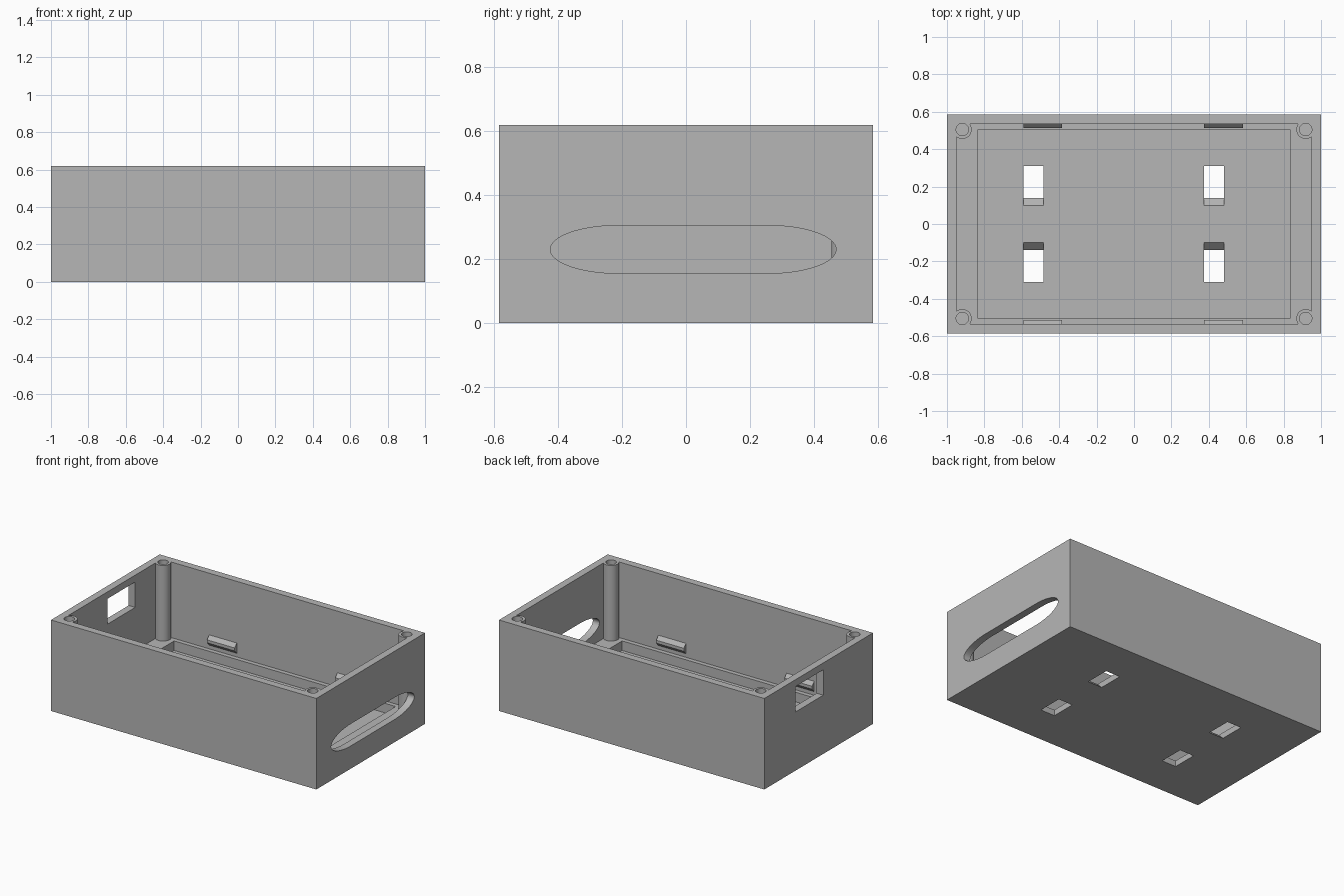
import bpy, bmesh, math

cube = bpy.data.objects.get("Cube")
if cube:
    bpy.data.objects.remove(cube, do_unlink=True)

grey = bpy.data.materials.new("plain grey")
grey.use_nodes = True
COLOUR = (0.47, 0.47, 0.47, 1)
grey.diffuse_color = COLOUR
grey.node_tree.nodes["Principled BSDF"].inputs["Base Color"].default_value = COLOUR

HX, HY, HZ = 1.0, 0.585, 0.62      # outer half sizes and height
IX, IY = 0.95, 0.535               # cavity half sizes
LEDGE, FLOOR = 0.105, 0.04


def prism(name, profile, axis, lo, hi):
    """Extrude a 2D profile along an axis; the profile uses the other two axes in order."""
    bm = bmesh.new()
    verts = []
    for p in profile:
        co = list(p)
        co.insert(axis, lo)
        verts.append(bm.verts.new(co))
    face = bm.faces.new(verts)
    new = bmesh.ops.extrude_face_region(bm, geom=[face])["geom"]
    for v in new:
        if isinstance(v, bmesh.types.BMVert):
            v.co[axis] = hi
    bmesh.ops.recalc_face_normals(bm, faces=bm.faces)
    mesh = bpy.data.meshes.new(name)
    bm.to_mesh(mesh)
    bm.free()
    mesh.materials.append(grey)
    obj = bpy.data.objects.new(name, mesh)
    bpy.context.collection.objects.link(obj)
    return obj


def rect(x0, x1, y0, y1):
    return [(x0, y0), (x1, y0), (x1, y1), (x0, y1)]


def oval(cx, cy, rx, ry, flat=0.0, n=48):
    """Ellipse, optionally stretched by a flat half length along its first axis."""
    pts = []
    for i in range(n):
        a = 2 * math.pi * (i + 0.5) / n
        pts.append((cx + rx * math.cos(a) + math.copysign(flat, math.cos(a)),
                    cy + ry * math.sin(a)))
    return pts


def combine(target, tool, operation):
    mod = target.modifiers.new(operation, "BOOLEAN")
    mod.operation = operation
    mod.solver = "EXACT"
    mod.object = tool
    bpy.context.view_layer.update()
    graph = bpy.context.evaluated_depsgraph_get()
    mesh = bpy.data.meshes.new_from_object(target.evaluated_get(graph))
    target.modifiers.clear()
    target.data = mesh
    bpy.data.objects.remove(tool, do_unlink=True)


# Outer box with main cavity and sunken floor pocket
body = prism("case_body", rect(-HX, HX, -HY, HY), 2, 0, HZ)
combine(body, prism("cavity", rect(-IX, IX, -IY, IY), 2, LEDGE, 0.8), "DIFFERENCE")
combine(body, prism("pocket", rect(-0.835, 0.835, -0.505, 0.505), 2, FLOOR, 0.3), "DIFFERENCE")

# Long rounded opening on one end, rectangular opening on the other
combine(body, prism("long_slot", oval(0.0225, 0.23, 0.215, 0.075, 0.2325), 0, IX - 0.005, 1.1), "DIFFERENCE")
combine(body, prism("port", rect(-0.05, 0.25, 0.4, 0.573), 0, -1.1, -IX + 0.02), "DIFFERENCE")
combine(body, prism("port_inner", rect(-0.05, 0.25, 0.4, 0.573), 0, -IX - 0.04, -0.9), "DIFFERENCE")

# Corner screw posts
for sx in (-1, 1):
    for sy in (-1, 1):
        cx, cy = sx * 0.918, sy * 0.505
        combine(body, prism("post", oval(cx, cy, 0.05, 0.05), 2, LEDGE - 0.03, HZ), "UNION")
        combine(body, prism("screw_hole", oval(cx, cy, 0.033, 0.033), 2, 0.25, 0.8), "DIFFERENCE")

# Floor slots with a sloped inner end, and snap clips along the long walls
slope = 0.04 / FLOOR
for sy in (-1, 1):
    slot = [(sy * y, z) for y, z in ((0.14 + slope * 0.02, -0.02), (0.31, -0.02),
                                     (0.31, 0.06), (0.14 - slope * 0.06, 0.06))]
    slot[0] = (sy * (0.14 + slope * 0.02), -0.02)
    clip = [(sy * y, z) for y, z in ((IY + 0.02, 0.2), (IY, 0.2), (0.512, 0.175),
                                     (0.512, 0.155), (IY, 0.13), (IY + 0.02, 0.13))]
    for x in (-0.592, 0.375):
        combine(body, prism("floor_slot", slot, 0, x, x + 0.107), "DIFFERENCE")
        combine(body, prism("clip", clip, 0, x, x + 0.208), "UNION")

# Smooth the round parts, keep the edges sharp
bpy.ops.object.select_all(action="DESELECT")
body.select_set(True)
bpy.context.view_layer.objects.active = body
bpy.ops.object.shade_smooth_by_angle(angle=math.radians(25))
